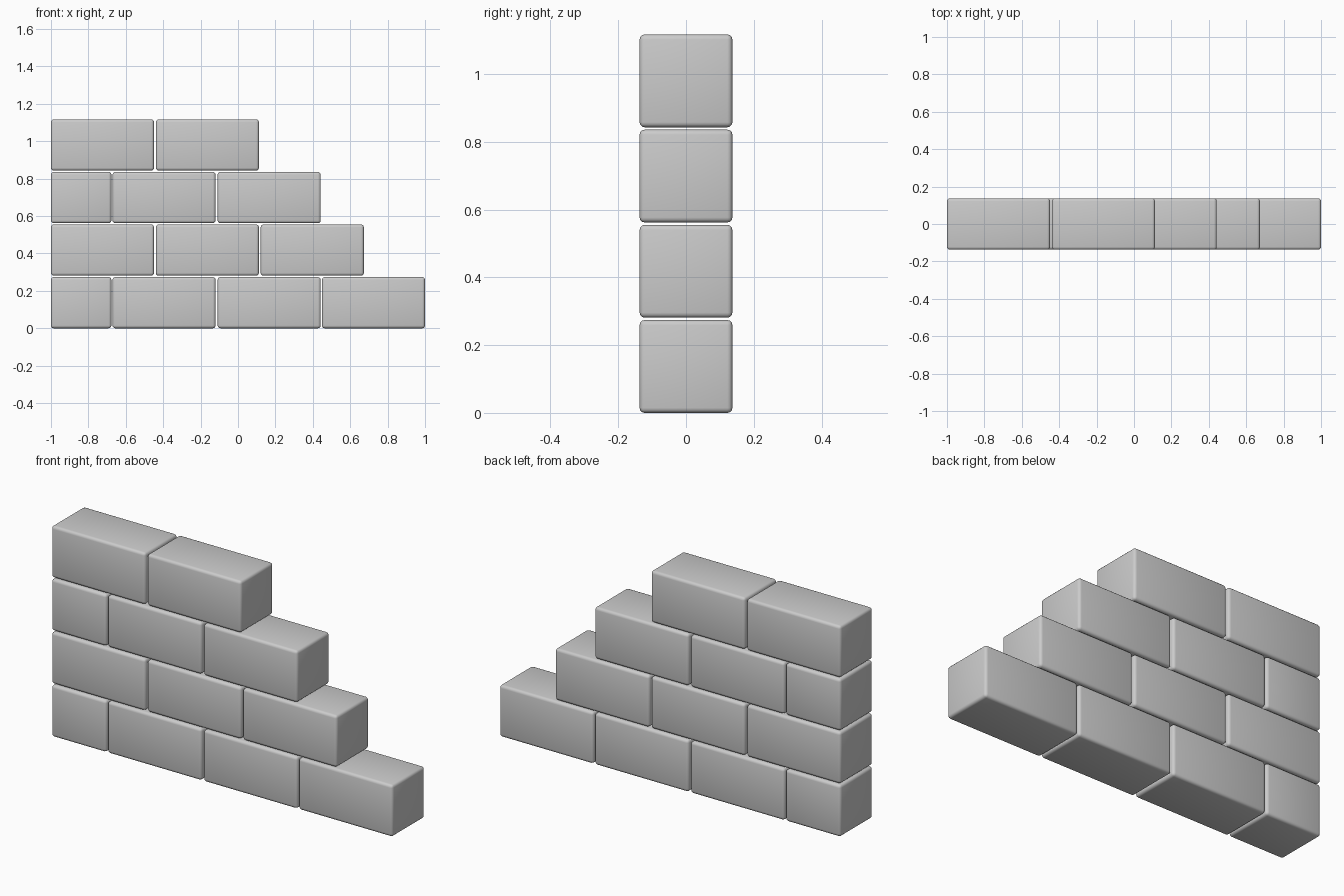
import bpy

if "Cube" in bpy.data.objects:
    bpy.data.objects.remove(bpy.data.objects["Cube"])

HEIGHT, DEPTH, PITCH = 0.274, 0.274, 0.281
BEVEL = 0.015


def brick(name, x0, x1, z0):
    """Rounded block spanning x0..x1 and resting at height z0."""
    bpy.ops.mesh.primitive_cube_add(size=1, location=((x0 + x1) / 2, 0, z0 + HEIGHT / 2))
    ob = bpy.context.object
    ob.name = name
    ob.scale = (x1 - x0, DEPTH, HEIGHT)
    bpy.ops.object.transform_apply(location=False, rotation=False, scale=True)
    mod = ob.modifiers.new("rounded_edges", "BEVEL")
    mod.width = BEVEL
    mod.segments = 3
    bpy.ops.object.modifier_apply(modifier=mod.name)
    bpy.ops.object.shade_smooth_by_angle(angle=0.7)


# Alternating courses: one starts with a short brick, the next with a full one
short_start = [(-1, -0.677), (-0.671, -0.12), (-0.109, 0.442), (0.449, 1)]
full_start = [(-1, -0.449), (-0.439, 0.112), (0.121, 0.673)]

# Stepped wall, each course shorter than the one below
courses = [short_start, full_start, short_start[:3], full_start[:2]]
for row, spans in enumerate(courses):
    for col, (x0, x1) in enumerate(spans):
        brick(f"brick_row{row + 1}_{col + 1}", x0, x1, row * PITCH)
